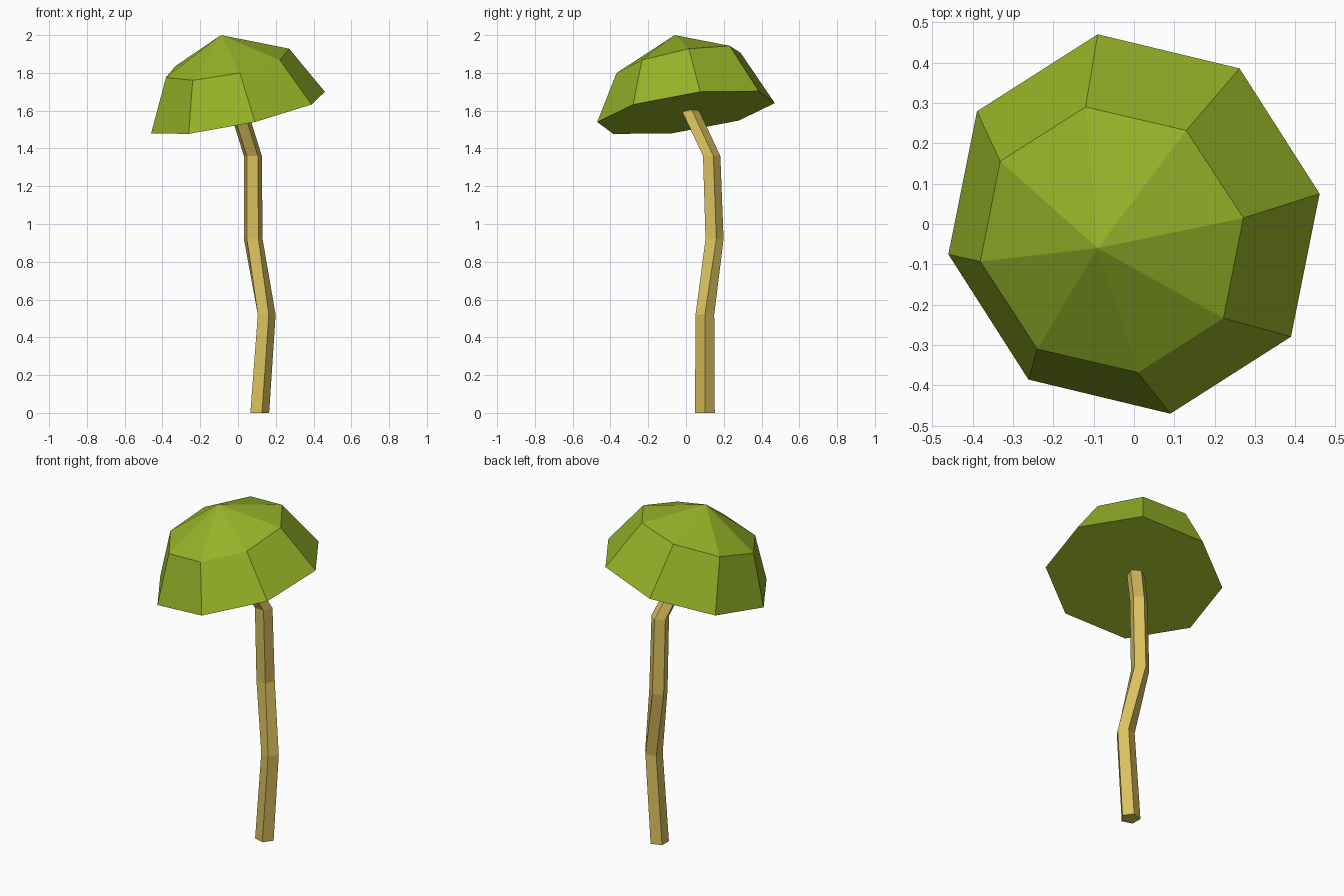
import bpy
import bmesh
from math import cos, sin, radians
from mathutils import Vector

cube = bpy.data.objects.get("Cube")
if cube:
    bpy.data.objects.remove(cube, do_unlink=True)


def material(name, color):
    mat = bpy.data.materials.new(name)
    mat.use_nodes = True
    mat.diffuse_color = color
    mat.node_tree.nodes["Principled BSDF"].inputs["Base Color"].default_value = color
    return mat


def ring(bm, center, u, v, sides, turn=0):
    """Polygon ring around center, spanned by the half-axes u and v."""
    center, u, v = Vector(center), Vector(u), Vector(v)
    angles = [radians(turn + 360 * k / sides) for k in range(sides)]
    return [bm.verts.new(center + u * cos(a) + v * sin(a)) for a in angles]


def bridge(bm, low, high):
    for k in range(len(low)):
        n = (k + 1) % len(low)
        bm.faces.new((low[k], low[n], high[n], high[k]))


def finish(bm, name, mat):
    bmesh.ops.recalc_face_normals(bm, faces=bm.faces)
    mesh = bpy.data.meshes.new(name)
    bm.to_mesh(mesh)
    bm.free()
    mesh.materials.append(mat)
    obj = bpy.data.objects.new(name, mesh)
    bpy.context.collection.objects.link(obj)
    return obj


leaf_green = material("leaf green", (0.305, 0.445, 0.021, 1))
bark_tan = material("bark tan", (0.70, 0.53, 0.11, 1))

# Canopy: tilted eight-sided dome with a closed flat underside
bm = bmesh.new()
rim = ring(bm, (0, 0, 1.59), (0.46, 0.075, 0.11), (-0.09, 0.47, 0.05), 8)
shoulder = ring(bm, (-0.055, -0.039, 1.852), (0.326, 0.054, 0.076), (-0.065, 0.329, 0.053), 8)
apex = bm.verts.new((-0.09, -0.06, 2))
bm.faces.new(rim[::-1])
bridge(bm, rim, shoulder)
for k in range(len(shoulder)):
    bm.faces.new((shoulder[k], shoulder[(k + 1) % len(shoulder)], apex))
finish(bm, "canopy", leaf_green)

# Trunk: five-sided crooked stem, each joint given as (center, radius, turn)
joints = [
    ((0.11, 0.1, 0), 0.055, 0),
    ((0.147, 0.1, 0.52), 0.052, 0),
    ((0.08, 0.147, 0.92), 0.052, 15),
    ((0.078, 0.132, 1.36), 0.05, 15),
    ((0, 0.015, 1.61), 0.05, 15),
]
bm = bmesh.new()
rings = [ring(bm, c, (r, 0, 0), (0, r, 0), 5, turn) for c, r, turn in joints]
for low, high in zip(rings, rings[1:]):
    bridge(bm, low, high)
bm.faces.new(rings[0][::-1])
bm.faces.new(rings[-1])
finish(bm, "trunk", bark_tan)
